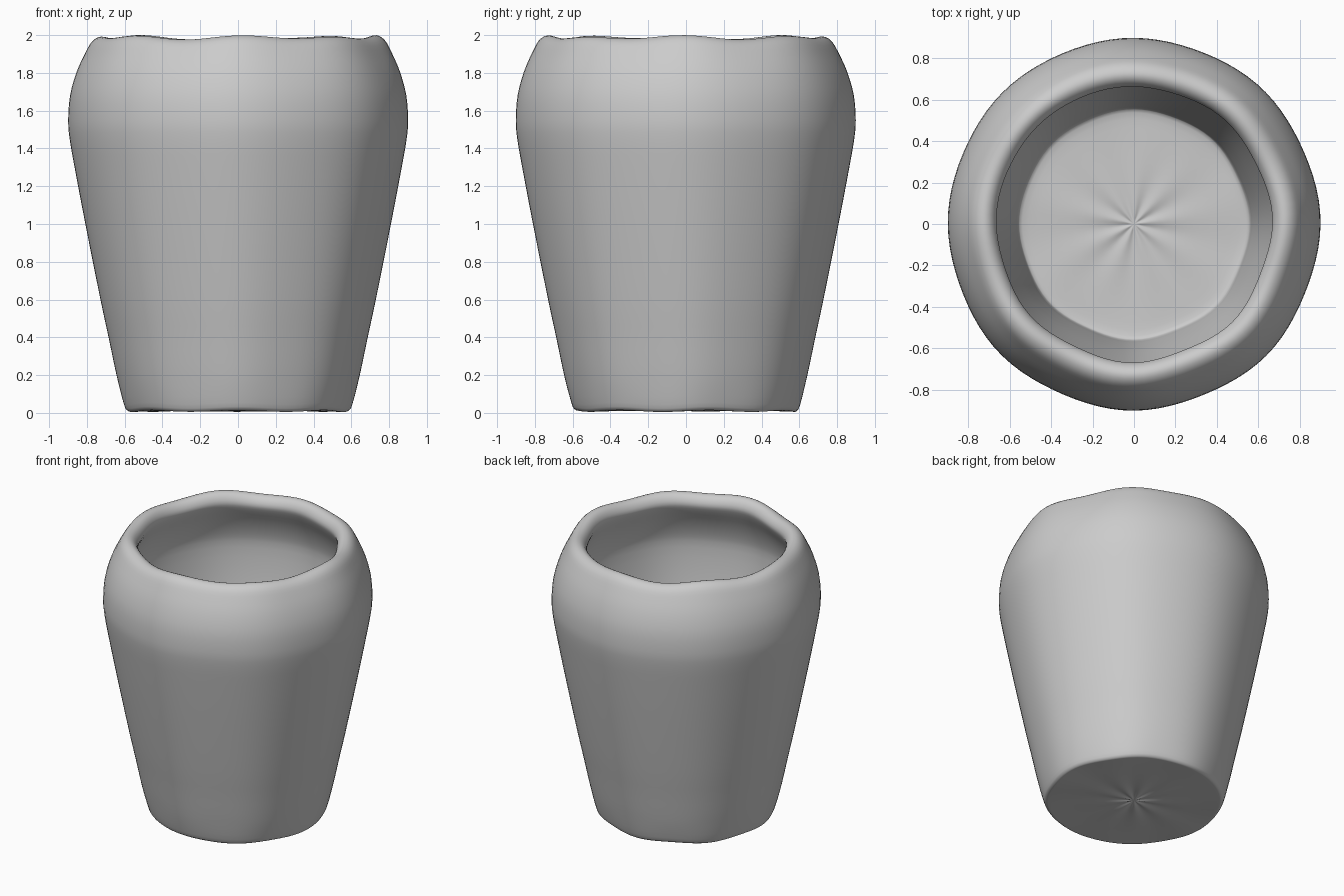
import bpy
import bmesh
from math import sin, cos, pi, exp

if "Cube" in bpy.data.objects:
    bpy.data.objects.remove(bpy.data.objects["Cube"])

SEG = 96

# Radius/height control points: underside, outer wall, rolled lip, inner wall, floor
PROFILE = [
    (0.0, 0.012), (0.12, 0.012), (0.25, 0.012), (0.42, 0.012), (0.55, 0.01),
    (0.583, 0.014), (0.602, 0.05), (0.64, 0.2), (0.682, 0.4), (0.725, 0.6),
    (0.805, 1.0), (0.862, 1.3), (0.888, 1.45), (0.896, 1.55), (0.886, 1.68),
    (0.853, 1.80), (0.808, 1.90), (0.77, 1.964), (0.725, 1.988), (0.685, 1.972),
    (0.662, 1.925), (0.68, 1.87), (0.735, 1.77), (0.777, 1.66), (0.79, 1.55),
    (0.765, 1.3), (0.71, 1.0), (0.633, 0.6), (0.597, 0.4), (0.567, 0.2),
    (0.558, 0.13), (0.535, 0.105), (0.42, 0.1), (0.25, 0.1), (0.12, 0.1),
    (0.0, 0.1),
]


def smooth_profile(points, steps=3):
    """Catmull-Rom subdivision of the profile."""
    out = []
    for i in range(len(points) - 1):
        p = [points[min(max(i + k, 0), len(points) - 1)] for k in (-1, 0, 1, 2)]
        for s in range(steps):
            t = s / steps
            out.append(tuple(
                0.5 * (2 * b + (c - a) * t + (2 * a - 5 * b + 4 * c - d) * t * t
                       + (3 * b - a - 3 * c + d) * t ** 3)
                for a, b, c, d in zip(*p)))
    return out + [points[-1]]


def hand_formed(r, z, a):
    """Uneven lip, slightly faceted wall, wavy foot and radial creases in the base."""
    lip = max(0.0, (z - 1.55) / 0.45) ** 2
    dr = 0.003 * sin(7 * a + 0.6) * (0.5 + lip) + 0.004 * cos(8 * a) * min(1, r / 0.5)
    dz = lip * (0.008 * cos(8 * a) + 0.005 * sin(5 * a + 2.2))
    if z < 0.14:
        dz += 0.004 * sin(9 * a + 0.4) * (r / 0.12) * exp(1 - r / 0.12)
        dz += 0.005 * sin(7 * a) * min(1, r / 0.6) ** 3
    return r + dr * min(1, r / 0.3), z + dz


# Cup: one continuous revolved shell
bm = bmesh.new()
rings = []
for r, z in smooth_profile(PROFILE):
    if r < 1e-6:
        rings.append([bm.verts.new((0, 0, z))])
        continue
    ring = []
    for i in range(SEG):
        a = 2 * pi * i / SEG
        rr, zz = hand_formed(r, z, a)
        ring.append(bm.verts.new((rr * cos(a), rr * sin(a), min(2.0, max(0.0, zz)))))
    rings.append(ring)

for lo, hi in zip(rings, rings[1:]):
    for i in range(SEG):
        j = (i + 1) % SEG
        if len(lo) == 1:
            bm.faces.new((lo[0], hi[j], hi[i]))
        elif len(hi) == 1:
            bm.faces.new((lo[i], lo[j], hi[0]))
        else:
            bm.faces.new((lo[i], lo[j], hi[j], hi[i]))
bmesh.ops.recalc_face_normals(bm, faces=bm.faces[:])
for f in bm.faces:
    f.smooth = True

mesh = bpy.data.meshes.new("cup")
bm.to_mesh(mesh)
bm.free()
cup = bpy.data.objects.new("cup", mesh)
bpy.context.collection.objects.link(cup)
